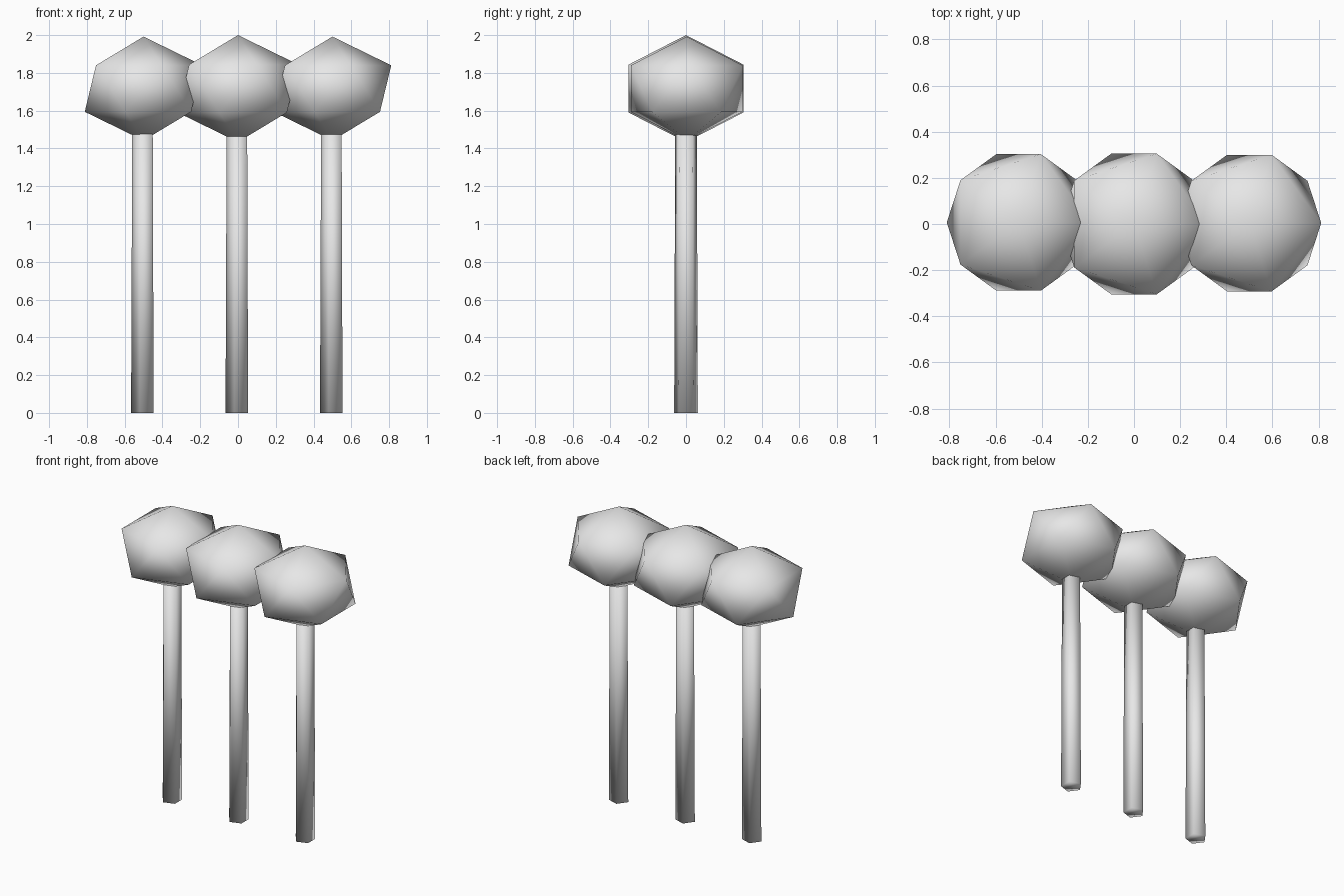
import bpy
import math

default_cube = bpy.data.objects.get("Cube")
if default_cube:
    bpy.data.objects.remove(default_cube, do_unlink=True)

# Single plain grey for every part
grey = bpy.data.materials.new("light_grey")
grey.use_nodes = True
COLOUR = (0.8, 0.8, 0.8, 1.0)
grey.diffuse_color = COLOUR
grey.node_tree.nodes["Principled BSDF"].inputs["Base Color"].default_value = COLOUR


def finish(name):
    """Name the active object, colour it and shade it fully smooth."""
    obj = bpy.context.object
    obj.name = name
    obj.data.materials.append(grey)
    bpy.ops.object.shade_smooth()
    return obj


def add_trunk(name, x):
    # Five-sided, slightly tapered post whose top is sunk into the crown
    height = 1.5
    bpy.ops.mesh.primitive_cone_add(
        vertices=5, radius1=0.066, radius2=0.06, depth=height,
        end_fill_type='NGON', location=(x, 0, height / 2))
    trunk = finish(name)
    # Turn the post so that one corner points along -x
    corner = trunk.data.vertices[0].co
    trunk.rotation_euler.z = math.pi - math.atan2(corner.y, corner.x)


def add_crown(name, x, y, radius, half_height):
    # Low-poly ball, a little flattened
    bpy.ops.mesh.primitive_ico_sphere_add(
        subdivisions=1, radius=1, location=(x, y, 1.717))
    crown = finish(name)
    crown.scale = (radius, radius, half_height)


# Row of three posts with overlapping crowns
for side, x, y, radius, half_height in (
        ("right", -0.5, 0.007, 0.348, 0.275),
        ("middle", 0, 0, 0.358, 0.283),
        ("left", 0.5, 0.004, 0.348, 0.275)):
    add_trunk(side + "_trunk", x)
    add_crown(side + "_crown", x, y, radius, half_height)
